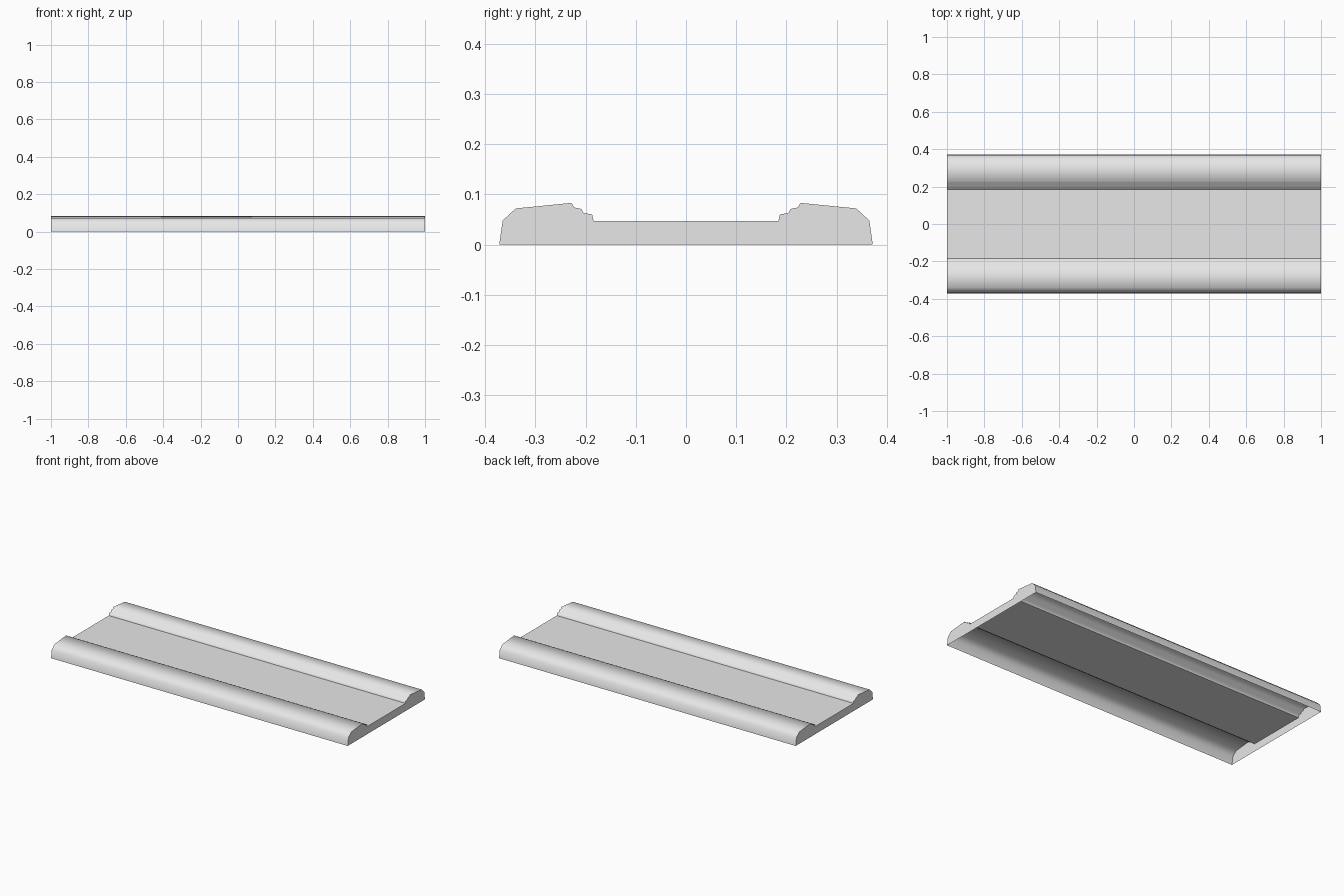
import bpy

cube = bpy.data.objects.get("Cube")
if cube:
    bpy.data.objects.remove(cube, do_unlink=True)

HALF_LENGTH = 1.0

# Rail cross-section (y, z): outer foot, rounded shoulder, crest, inner steps
RAIL = [(0.372, 0), (0.365, 0.048), (0.339, 0.072), (0.228, 0.083),
        (0.223, 0.074), (0.208, 0.071), (0.204, 0.063), (0.187, 0.060),
        (0.184, 0.047)]

grey = bpy.data.materials.new("plain grey")
grey.use_nodes = True
colour = (0.8, 0.8, 0.8, 1)
grey.diffuse_color = colour
grey.node_tree.nodes["Principled BSDF"].inputs["Base Color"].default_value = colour


def make_object(name, verts, faces, smooth=False):
    mesh = bpy.data.meshes.new(name)
    mesh.from_pydata(verts, [], faces)
    mesh.materials.append(grey)
    for poly in mesh.polygons:
        poly.use_smooth = smooth
    obj = bpy.data.objects.new(name, mesh)
    bpy.context.collection.objects.link(obj)
    return obj


def sweep(name, profile, smooth):
    """Open strip along x; the profile runs from +y to -y."""
    n = len(profile)
    verts = [(x, y, z) for x in (-HALF_LENGTH, HALF_LENGTH) for y, z in profile]
    faces = [(i, i + 1, n + i + 1, n + i) for i in range(n - 1)]
    return make_object(name, verts, faces, smooth)


def end_cap(name, side, profile):
    """Flat end plate facing outward along x."""
    verts = [(side * HALF_LENGTH, y, z) for y, z in profile]
    order = list(range(len(profile)))
    if side < 0:
        order.reverse()
    return make_object(name, verts, [order])


# Mirrored rail profile and the flat panel between the rails
front_rail = [(-y, z) for y, z in reversed(RAIL)]
sweep("back_rail", RAIL, True)
sweep("front_rail", front_rail, True)
sweep("centre_panel", [RAIL[-1], front_rail[0]], False)

# End plates close the shell; the underside stays open
section = RAIL + front_rail
end_cap("left_end", 1, section)
end_cap("right_end", -1, section)
